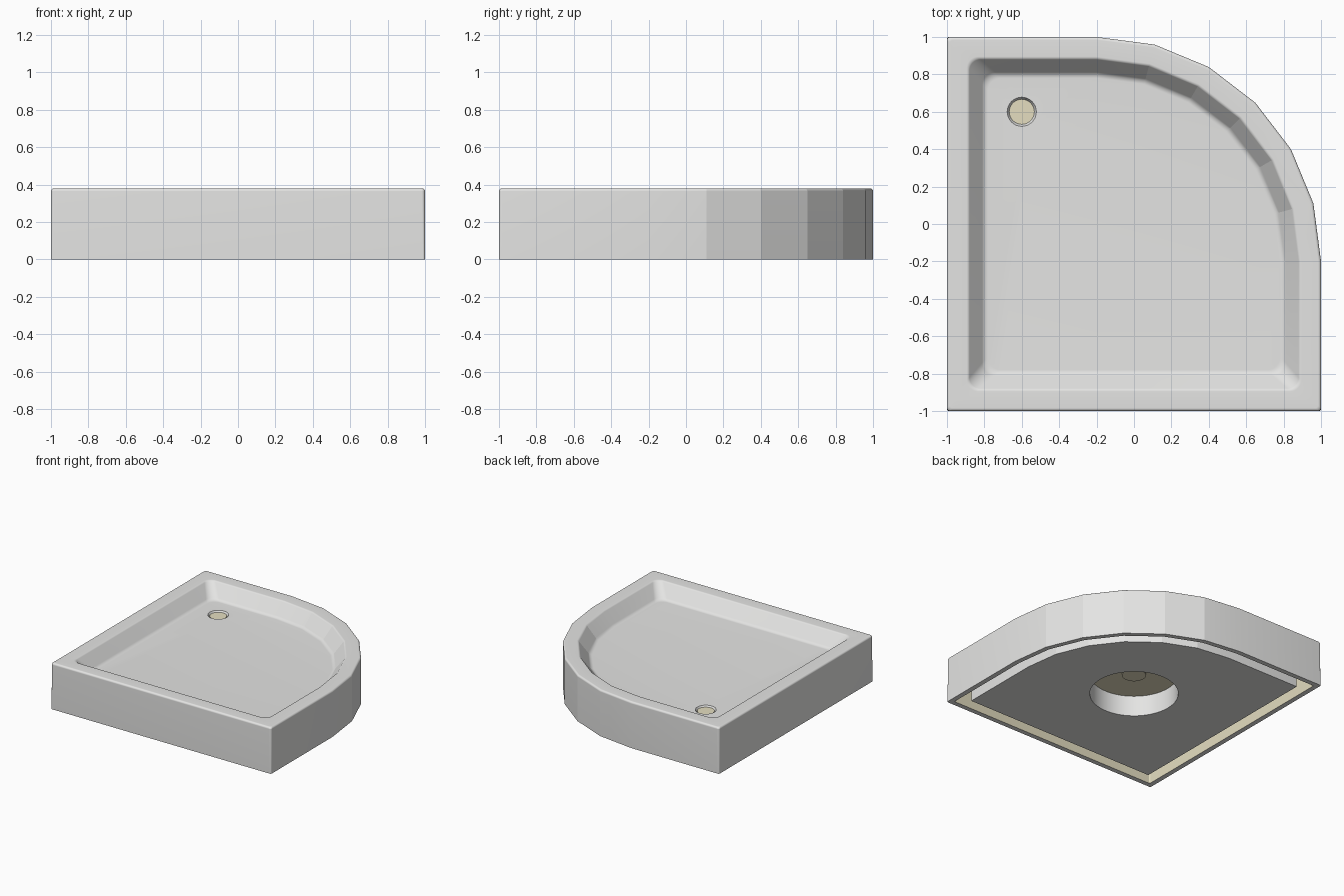
import bpy, bmesh
from math import sin, cos, pi, radians
from mathutils import Vector

cube = bpy.data.objects.get("Cube")
if cube:
    bpy.data.objects.remove(cube, do_unlink=True)


def material(name, rgb):
    m = bpy.data.materials.new(name)
    m.use_nodes = True
    m.diffuse_color = (*rgb, 1)
    m.node_tree.nodes["Principled BSDF"].inputs["Base Color"].default_value = (*rgb, 1)
    return m


WHITE = material("soft white", (0.78, 0.78, 0.77))
CREAM = material("cream", (0.78, 0.73, 0.53))

RIM, FLOOR, UNDER = 0.38, 0.27, 0.17
CORNER_STEPS, ARC_STEPS = 12, 6


def outline(inset, corner):
    """Quadrant plan: three rounded square corners and one big faceted arc."""
    e = 1 - inset
    pts = []
    for sx, sy, start in ((-1, 1, 90), (-1, -1, 180), (1, -1, 270)):
        c = Vector((sx, sy)) * (e - corner)
        for i in range(CORNER_STEPS + 1):
            t = radians(start + 90 * i / CORNER_STEPS)
            pts.append(c + Vector((cos(t), sin(t))) * corner)
    for i in range(ARC_STEPS + 1):
        t = pi / 2 * i / ARC_STEPS
        pts.append(Vector((cos(t), sin(t))) * (1.2 - inset) - Vector((0.2, 0.2)))
    return pts


def circle(x, y, r, n=32):
    return [Vector((x + r * cos(2 * pi * i / n), y + r * sin(2 * pi * i / n))) for i in range(n)]


def ring(bm, pts, z):
    return [bm.verts.new((p.x, p.y, z)) for p in pts]


def bridge(bm, a, b, mat=0):
    n = len(a)
    for i in range(n):
        f = bm.faces.new((a[i], a[(i + 1) % n], b[(i + 1) % n], b[i]))
        f.material_index = mat


def fill_between(bm, outer, inner):
    """Flat face between an outline and a round hole."""
    edges = []
    for loop in (outer, inner):
        for i, v in enumerate(loop):
            w = loop[(i + 1) % len(loop)]
            edges.append(bm.edges.get((v, w)) or bm.edges.new((v, w)))
    bmesh.ops.triangle_fill(bm, edges=edges, use_beauty=True, use_dissolve=False)


def finish(bm, name, mats, angle):
    bmesh.ops.recalc_face_normals(bm, faces=bm.faces)
    me = bpy.data.meshes.new(name)
    bm.to_mesh(me)
    bm.free()
    for m in mats:
        me.materials.append(m)
    ob = bpy.data.objects.new(name, me)
    bpy.context.collection.objects.link(ob)
    bpy.ops.object.select_all(action="DESELECT")
    ob.select_set(True)
    bpy.context.view_layer.objects.active = ob
    bpy.ops.object.shade_smooth_by_angle(angle=radians(angle))
    return ob


# Tray section: underside, skirt, rounded rim, sloping wall, floor
section = [(0.04, UNDER, 0.01), (0.04, 0, 0.01), (0, 0, 0.012)]
for i in range(CORNER_STEPS + 1):
    t = pi / 2 * i / CORNER_STEPS
    section.append((0.016 * (1 - cos(t)), RIM - 0.016 * (1 - sin(t)), 0.018))
slope, top_r, low_r = radians(52), 0.02, 0.04
for i in range(8):
    t = slope * i / 7
    section.append((0.105 + top_r * sin(t), RIM - top_r * (1 - cos(t)), 0.06))
for i in range(8):
    t = slope * (1 - i / 7)
    section.append((0.22 - low_r * sin(t), FLOOR + low_r * (1 - cos(t)), 0.07))

bm = bmesh.new()
rings = [ring(bm, outline(d, r), z) for d, z, r in section]
for k, (a, b) in enumerate(zip(rings, rings[1:])):
    bridge(bm, a, b, 1 if k == 0 else 0)
bm.faces.new(rings[0]).material_index = 1

# Drain recess in the floor
lip = ring(bm, circle(-0.6, 0.6, 0.078), FLOOR)
seat = ring(bm, circle(-0.6, 0.6, 0.067), FLOOR - 0.018)
bridge(bm, lip, seat)
bm.faces.new(seat).material_index = 1
fill_between(bm, rings[-1], lip)
finish(bm, "shower_tray", (WHITE, CREAM), 8.5)

# Support block under the tray, with a round opening
bm = bmesh.new()
low, high = (ring(bm, outline(0.13, 0.005), z) for z in (0, UNDER))
hole_low, hole_high = (ring(bm, circle(0, 0, 0.333, 64), z) for z in (0, UNDER))
bridge(bm, low, high)
bridge(bm, hole_low, hole_high)
fill_between(bm, low, hole_low)
fill_between(bm, high, hole_high)
finish(bm, "support_block", (WHITE,), 8.5)


# Round plates: drain cover and underside boss
def disc(name, x, y, r, z0, z1):
    bm = bmesh.new()
    a, b = (ring(bm, circle(x, y, r), z) for z in (z0, z1))
    bridge(bm, a, b)
    bm.faces.new(a)
    bm.faces.new(b)
    finish(bm, name, (CREAM,), 30)


disc("drain_cover", -0.6, 0.6, 0.064, FLOOR - 0.018, FLOOR - 0.01)
disc("underside_boss", 0, 0, 0.09, UNDER - 0.01, UNDER)
